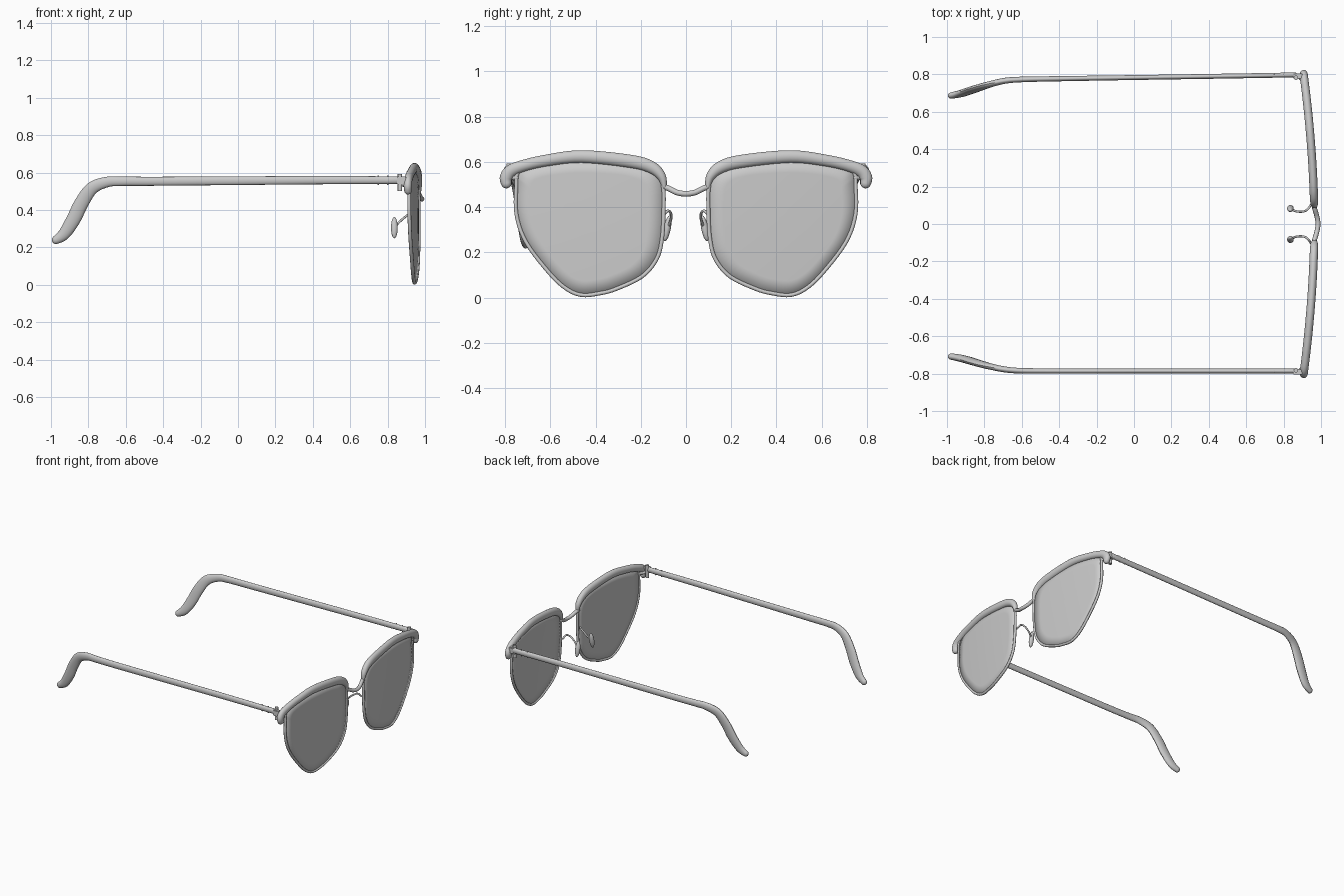
import bpy, bmesh, math
from mathutils import Vector

if "Cube" in bpy.data.objects:
    bpy.data.objects.remove(bpy.data.objects["Cube"])


def spline(rows, sub, closed=False):
    """Catmull-Rom resampling of rows of numbers."""
    n, out = len(rows), []
    rows = [Vector(r) for r in rows]
    get = (lambda i: rows[i % n]) if closed else (lambda i: rows[max(0, min(n - 1, i))])
    for i in range(n if closed else n - 1):
        a, b, c, d = get(i - 1), get(i), get(i + 1), get(i + 2)
        for k in range(sub):
            t = k / sub
            out.append(0.5 * (2 * b + (c - a) * t + (2 * a - 5 * b + 4 * c - d) * t ** 2
                              + (3 * b - a - 3 * c + d) * t ** 3))
    if not closed:
        out.append(rows[-1])
    return out


def finish(name, bm):
    bmesh.ops.recalc_face_normals(bm, faces=bm.faces)
    me = bpy.data.meshes.new(name)
    bm.to_mesh(me)
    bm.free()
    ob = bpy.data.objects.new(name, me)
    bpy.context.collection.objects.link(ob)
    bpy.context.view_layer.objects.active = ob
    ob.select_set(True)
    bpy.ops.object.shade_smooth_by_angle(angle=math.radians(40))
    ob.select_set(False)
    return ob


def sweep(name, path, ref, sides=14, closed=False):
    """Elliptic tube; path rows are (point, radius along ref, other radius)."""
    n, rings, ref = len(path), [], Vector(ref)
    for i, (p, a, b) in enumerate(path):
        nxt = path[(i + 1) % n if closed else min(i + 1, n - 1)][0]
        prv = path[i - 1 if closed else max(i - 1, 0)][0]
        t = (nxt - prv).normalized()
        u = (ref - t * ref.dot(t)).normalized()
        v = t.cross(u)
        steps = [(0, 1)]
        if not closed and i in (0, n - 1):      # rounded ends
            s = -1 if i == 0 else 1
            steps = [(s * math.sin(q), math.cos(q)) for q in (0, 0.5, 1.0, 1.4)][::s]
        for off, sc in steps:
            rings.append([p + t * off * min(a, b) + sc * (
                u * a * math.cos(w) + v * b * math.sin(w))
                for w in (2 * math.pi * k / sides for k in range(sides))])
    bm = bmesh.new()
    rings = [[bm.verts.new(c) for c in r] for r in rings]
    m = len(rings)
    for i in range(m if closed else m - 1):
        r, q = rings[i], rings[(i + 1) % m]
        for k in range(sides):
            j = (k + 1) % sides
            bm.faces.new((r[k], r[j], q[j], q[k]))
    if not closed:
        bm.faces.new(rings[0])
        bm.faces.new(rings[-1])
    return finish(name, bm)


def front_x(y, z):
    """Wrap curve of the front of the glasses."""
    return 0.967 - 0.09 * y * y - 0.05 * (z - 0.33) ** 2


def wire(name, pts, r, ref):
    return sweep(name, [(p, r, r) for p in spline(pts, 6)], ref, 10)


def block(name, centre, size, bevel):
    bm = bmesh.new()
    bmesh.ops.create_cube(bm, size=1)
    for v in bm.verts:
        v.co = Vector(c + s * o for c, s, o in zip(centre, size, v.co))
    bmesh.ops.bevel(bm, geom=bm.edges[:], offset=bevel, segments=2, affect='EDGES')
    return finish(name, bm)


def cylinder(name, centre, r, depth):
    bm = bmesh.new()
    bmesh.ops.create_cone(bm, cap_ends=True, segments=16, radius1=r, radius2=r, depth=depth)
    bmesh.ops.translate(bm, vec=centre, verts=bm.verts)
    return finish(name, bm)


# Profiles in the (y, z) plane of one side
OUTLINE = [(.75, .50), (.750, .37), (.707, .245), (.605, .11), (.53, .04), (.46, .011),
           (.38, .019), (.31, .038), (.195, .093), (.130, .17), (.106, .26), (.099, .38),
           (.102, .50), (.135, .56), (.22, .59), (.33, .603), (.5, .608), (.65, .592),
           (.725, .57), (.748, .54)]
BROW = [(.096, .49, .013, .011), (.108, .535, .020, .020), (.15, .575, .022, .027),
        (.24, .602, .022, .029), (.46, .624, .022, .028), (.62, .606, .022, .026),
        (.72, .583, .022, .026), (.775, .560, .022, .028), (.796, .530, .022, .028),
        (.794, .503, .020, .023)]

for side, s in (("left", 1), ("right", -1)):
    edge = spline(OUTLINE, 5, True)

    # Lens built from concentric rings on the wrap curve
    bm = bmesh.new()
    cy, cz = .44, .33
    rings = []
    for f in (1, .8, .6, .4, .2):
        ring = []
        for e in edge:
            y, z = cy + (e[0] - cy) * f, cz + (e[1] - cz) * f
            ring.append(bm.verts.new((front_x(y, z), s * y, z)))
        rings.append(ring)
    n = len(edge)
    for r, q in zip(rings, rings[1:]):
        for k in range(n):
            bm.faces.new((r[k], r[(k + 1) % n], q[(k + 1) % n], q[k]))
    mid = bm.verts.new((front_x(cy, cz), s * cy, cz))
    for k in range(n):
        bm.faces.new((rings[-1][k], rings[-1][(k + 1) % n], mid))
    lens = finish(side + "_lens", bm)
    mod = lens.modifiers.new("thickness", 'SOLIDIFY')
    mod.thickness, mod.offset = .006, 0

    # Thin metal rim
    sweep(side + "_rim", [(Vector((front_x(*e), s * e[0], e[1])), .010, .009) for e in edge],
          (1, 0, 0), 10, True)

    # Heavy brow bar
    sweep(side + "_brow_bar", [(Vector((front_x(y, z), s * y, z)), a, b)
                               for y, z, a, b in spline(BROW, 6)], (1, 0, 0), 18)

    # Temple arm: x, y, z, half width, half height
    ys = (.797, .79, .783, .776, .772, .764, .744, .726, .712, .696, .687) if s > 0 else \
         (.786, .786, .786, .786, .784, .776, .759, .743, .730, .717, .709)
    arm = [(.86, .560, .013, .020), (.45, .560, .013, .022), (0, .557, .013, .023),
           (-.45, .554, .014, .024), (-.62, .554, .015, .025), (-.70, .550, .016, .028),
           (-.78, .517, .017, .034), (-.837, .437, .018, .038), (-.88, .35, .019, .038),
           (-.93, .272, .019, .032), (-.977, .238, .017, .022)]
    rows = spline([(x, s * y, z, a, b) for (x, z, a, b), y in zip(arm, ys)], 6)
    sweep(side + "_temple_arm", [(Vector(r[:3]), r[3], r[4]) for r in rows], (0, 1, 0), 16)

    # Hinge: plate, barrel and screws
    block(side + "_hinge_plate", (.875, s * .791, .557), (.05, .028, .044), .004)
    cylinder(side + "_hinge_barrel", (.866, s * .782, .548), .012, .092)
    for i, x in enumerate((.75, .80)):
        cylinder(f"{side}_hinge_screw_{i}", (x, s * ys[0], .56), .004, .05)
    wire(side + "_end_piece", [(front_x(.75, .53), s * .75, .53), (.905, s * .765, .53),
                               (.885, s * .785, .535)], .011, (0, 0, 1))

    # Nose pad on its wire arm
    wire(side + "_pad_arm", [(.945, s * .103, .36), (.932, s * .082, .383),
                             (.91, s * .068, .375), (.88, s * .066, .352),
                             (.855, s * .072, .328), (.84, s * .083, .31)], .006, (0, 0, 1))
    bm = bmesh.new()
    bmesh.ops.create_uvsphere(bm, u_segments=16, v_segments=10, radius=1)
    for v in bm.verts:
        x, y, z = v.co
        v.co = (.836 + .018 * x, s * (.083 + .016 * y - .010 * z), .306 + .057 * z)
    finish(side + "_nose_pad", bm)

# Bridge arching between the lenses
wire("bridge", [(.962, -.10, .492), (.968, -.075, .482), (.978, -.04, .465), (.984, 0, .459),
                (.978, .04, .465), (.968, .075, .482), (.962, .10, .492)], .013, (1, 0, 0))
